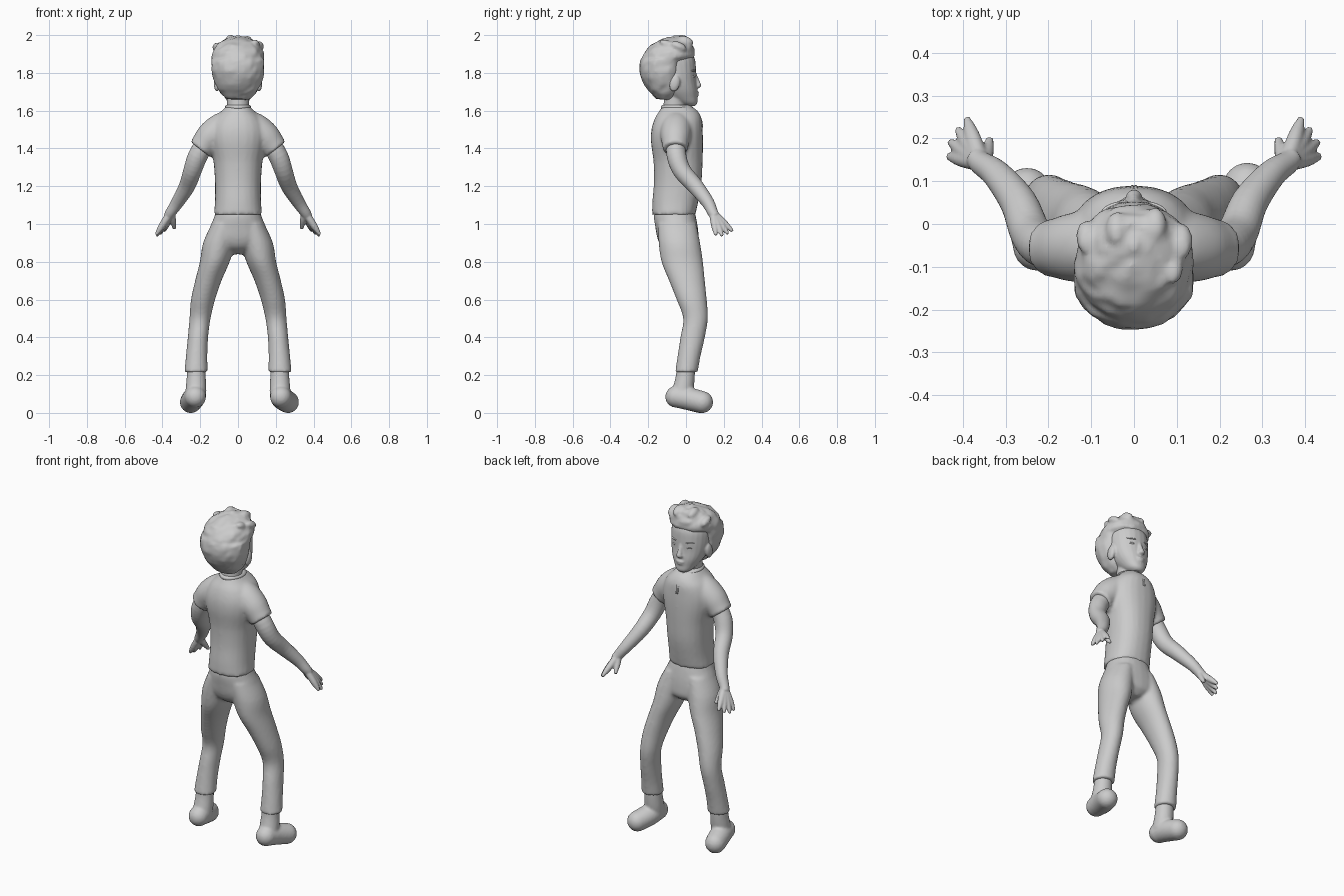
import bpy, bmesh, math, random
from mathutils import Vector, Matrix
random.seed(4)
N = 24


def spline(pts, k=4):
    """Catmull-Rom through tuples of any length."""
    out = []
    for i in range(len(pts) - 1):
        a, b, c, d = (pts[max(i - 1, 0)], pts[i], pts[i + 1],
                      pts[min(i + 2, len(pts) - 1)])
        for j in range(k):
            t = j / k
            out.append(tuple(q + 0.5 * t * (r - p + t * (2*p - 5*q + 4*r - s + t * (3*(q - r) + s - p)))
                             for p, q, r, s in zip(a, b, c, d)))
    return out + [pts[-1]]


def skin(bm, rings):
    """Closed shell through a list of rings."""
    vs = [[bm.verts.new(p) for p in r] for r in rings]
    for a, b in zip(vs, vs[1:]):
        for i in range(N):
            j = (i + 1) % N
            bm.faces.new((a[i], a[j], b[j], b[i]))
    bm.faces.new(vs[0][::-1])
    bm.faces.new(vs[-1])


def loft(bm, rows, s=1, front=2.0, back=2.0, jitter=0, k=4):
    """Horizontal rings: (z, half width, y min, y max, x centre)."""
    rings = []
    for z, rx, y0, y1, xc in spline(rows, k):
        ring = []
        for i in range(N):
            a = 2 * math.pi * i / N
            c, n = math.cos(a), math.sin(a)
            e = 2 / (front if n > 0 else back)
            x = xc + rx * math.copysign(abs(c) ** e, c)
            y = (y0 + y1) / 2 + (y1 - y0) / 2 * math.copysign(abs(n) ** e, n)
            g = lambda: random.uniform(-jitter, jitter)
            ring.append((s * x + g(), y + g(), z + g()))
        rings.append(ring)
    skin(bm, rings)


def tube(bm, pts, s=1):
    """Round tube along (x, y, z, radius)."""
    path = spline(pts)
    cs = [Vector((s * p[0], p[1], p[2])) for p in path]
    rings = []
    for i, c in enumerate(cs):
        t = (cs[min(i + 1, len(cs) - 1)] - cs[max(i - 1, 0)]).normalized()
        u = t.cross(Vector((1, 0, 0))).normalized()
        v = t.cross(u)
        r = path[i][3]
        rings.append([c + r * (math.cos(a) * u + math.sin(a) * v)
                      for a in (2 * math.pi * j / N for j in range(N))])
    skin(bm, rings)


def ball(bm, c, r, rot=0, axis='X'):
    m = (Matrix.Translation(c) @ Matrix.Rotation(rot, 4, axis)
         @ Matrix.Diagonal((*r, 1)))
    bmesh.ops.create_uvsphere(bm, u_segments=20, v_segments=12, radius=1, matrix=m)


def finish(bm, name, voxel=0.0, smooth=3):
    """Make an object; fuse its shells when a voxel size is given."""
    bmesh.ops.recalc_face_normals(bm, faces=bm.faces)
    for f in bm.faces:
        f.smooth = True
    me = bpy.data.meshes.new(name)
    bm.to_mesh(me)
    bm.free()
    ob = bpy.data.objects.new(name, me)
    bpy.context.collection.objects.link(ob)
    if voxel:
        m = ob.modifiers.new("fuse", 'REMESH')
        m.mode, m.voxel_size, m.use_smooth_shade = 'VOXEL', voxel, True
        m = ob.modifiers.new("soften", 'SMOOTH')
        m.factor, m.iterations = 0.5, smooth
    return ob


# shirt with short sleeves
bm = bmesh.new()
loft(bm, [(1.05, .128, -.18, .05, 0), (1.12, .122, -.178, .065, 0), (1.22, .122, -.17, .082, 0),
          (1.33, .13, -.172, .088, 0), (1.43, .15, -.185, .09, 0), (1.5, .15, -.183, .088, 0),
          (1.56, .125, -.165, .082, 0), (1.6, .085, -.14, .06, 0), (1.625, .062, -.125, .025, 0)],
     front=2.3, back=2.2)
for s in (1, -1):
    tube(bm, [(.06, -.05, 1.515, .085), (.1, -.052, 1.495, .085), (.145, -.055, 1.46, .08),
              (.18, -.056, 1.42, .07), (.2, -.056, 1.395, .066)], s)
finish(bm, "shirt", .01, 4)

# neckline band and chest placket
bm = bmesh.new()
loft(bm, [(1.612, .068, -.133, .038, 0), (1.622, .069, -.133, .034, 0), (1.63, .063, -.126, .02, 0)])
for s in (1, -1):
    tube(bm, [(.045, .022, 1.608, .006), (.025, .052, 1.595, .006), (.006, .078, 1.555, .005),
              (.004, .087, 1.51, .004)], s)
finish(bm, "collar")

# trousers
bm = bmesh.new()
loft(bm, [(1.085, .112, -.16, .04, 0), (1.04, .125, -.17, .052, 0), (.98, .15, -.162, .063, 0),
          (.92, .165, -.15, .068, 0), (.875, .12, -.125, .065, 0), (.84, .04, -.07, .03, 0)], front=2.3)
for s in (1, -1):
    loft(bm, [(1.0, .07, -.15, .055, .07), (.9, .085, -.145, .075, .1), (.8, .079, -.13, .09, .123),
              (.7, .07, -.09, .1, .157), (.6, .064, -.05, .11, .185), (.5, .056, -.015, .116, .201),
              (.4, .054, -.03, .1, .212), (.3, .057, -.045, .077, .219), (.215, .062, -.058, .062, .222)], s)
finish(bm, "trousers", .01, 4)

# feet
for name, s, tx, ty in (("right_foot", 1, .265, .086), ("left_foot", -1, .25, .074)):
    bm = bmesh.new()
    tube(bm, [(.221, .0, .27, .048), (.221, -.003, .2, .05), (.222, -.012, .14, .054),
              (.224, -.025, .09, .056)], s)
    tube(bm, [(.226, -.053, .085, .056), (.238, .015, .074, .06), (tx, ty, .057, .058)], s)
    ball(bm, (s * .226, -.053, .085), (.057,) * 3)
    ball(bm, (s * tx, ty, .057), (.058,) * 3)
    finish(bm, name, .008)

# arms with fused hands
wrist = (.357, .142, 1.06)
tips = [(.391, .247, .962), (.412, .222, .948), (.43, .192, .937), (.434, .158, .942)]
for name, s in (("right_arm", 1), ("left_arm", -1)):
    bm = bmesh.new()
    tube(bm, [(.165, -.055, 1.44, .05), (.213, -.05, 1.36, .052), (.242, -.02, 1.28, .048),
              (.27, .05, 1.2, .043), (.32, .115, 1.115, .034), (*wrist, .028),
              (.368, .155, 1.04, .026)], s)
    for i, tip in enumerate(tips):
        knuckle = [w + .6 * (t - w) for w, t in zip(wrist, tip)]
        tube(bm, [(*wrist, .02), (*knuckle, .018), (*tip, .008)], s)
    tube(bm, [(*wrist, .022), (.345, .165, 1.02, .017), (.337, .198, .975, .009)], s)
    finish(bm, name, .005, 2)

# head, neck, nose, lips, ears
bm = bmesh.new()
loft(bm, [(1.625, .025, -.005, .048, 0), (1.64, .048, -.045, .06, 0), (1.67, .07, -.09, .06, 0),
          (1.71, .092, -.13, .06, 0), (1.76, .108, -.16, .054, 0), (1.82, .115, -.19, .053, 0),
          (1.88, .112, -.2, .045, 0), (1.93, .085, -.17, .01, 0), (1.96, .04, -.12, -.04, 0)], front=2.2)
tube(bm, [(0, -.066, 1.56, .062), (0, -.062, 1.62, .058), (0, -.055, 1.68, .06)])
tube(bm, [(0, .044, 1.8, .01), (0, .056, 1.765, .012), (0, .064, 1.735, .017)])
ball(bm, (0, .064, 1.732), (.02, .017, .013))
ball(bm, (0, .058, 1.695), (.027, .012, .006))
ball(bm, (0, .056, 1.682), (.023, .012, .006))
for s in (1, -1):
    ball(bm, (s * .112, -.06, 1.745), (.016, .028, .045), -.2)
finish(bm, "head", .006, 3)

# eyes and brows
bm = bmesh.new()
for s in (1, -1):
    ball(bm, (s * .046, .034, 1.782), (.022, .014, .008), -.35 * s, 'Z')
    ball(bm, (s * .048, .036, 1.812), (.03, .013, .006), -.35 * s, 'Z')
finish(bm, "eyes_and_brows")

# hair cap with fringe and tufts
bm = bmesh.new()
loft(bm, [(1.66, .06, -.155, -.08, 0), (1.69, .092, -.185, -.055, 0), (1.74, .12, -.222, -.045, 0),
          (1.81, .138, -.248, -.04, 0), (1.87, .14, -.24, -.03, 0)],
     front=4, back=1.95, jitter=.004, k=2)
loft(bm, [(1.855, .138, -.243, -.02, 0), (1.88, .138, -.235, .04, 0), (1.91, .134, -.222, .046, 0),
          (1.945, .115, -.19, .035, 0), (1.975, .08, -.135, .02, 0), (1.99, .04, -.08, 0, 0)],
     front=2.2, back=1.95, jitter=.005, k=2)
for x, y, z, r in ((.11, -.04, 1.94, .032), (-.11, -.03, 1.935, .03), (.05, .0, 1.97, .03),
                   (-.04, -.01, 1.975, .03), (.0, -.04, 1.98, .024), (.09, -.1, 1.95, .03)):
    ball(bm, (x, y, z), (r * .85, r * 1.4, r * .75), -.4)
finish(bm, "hair", .009, 2)
